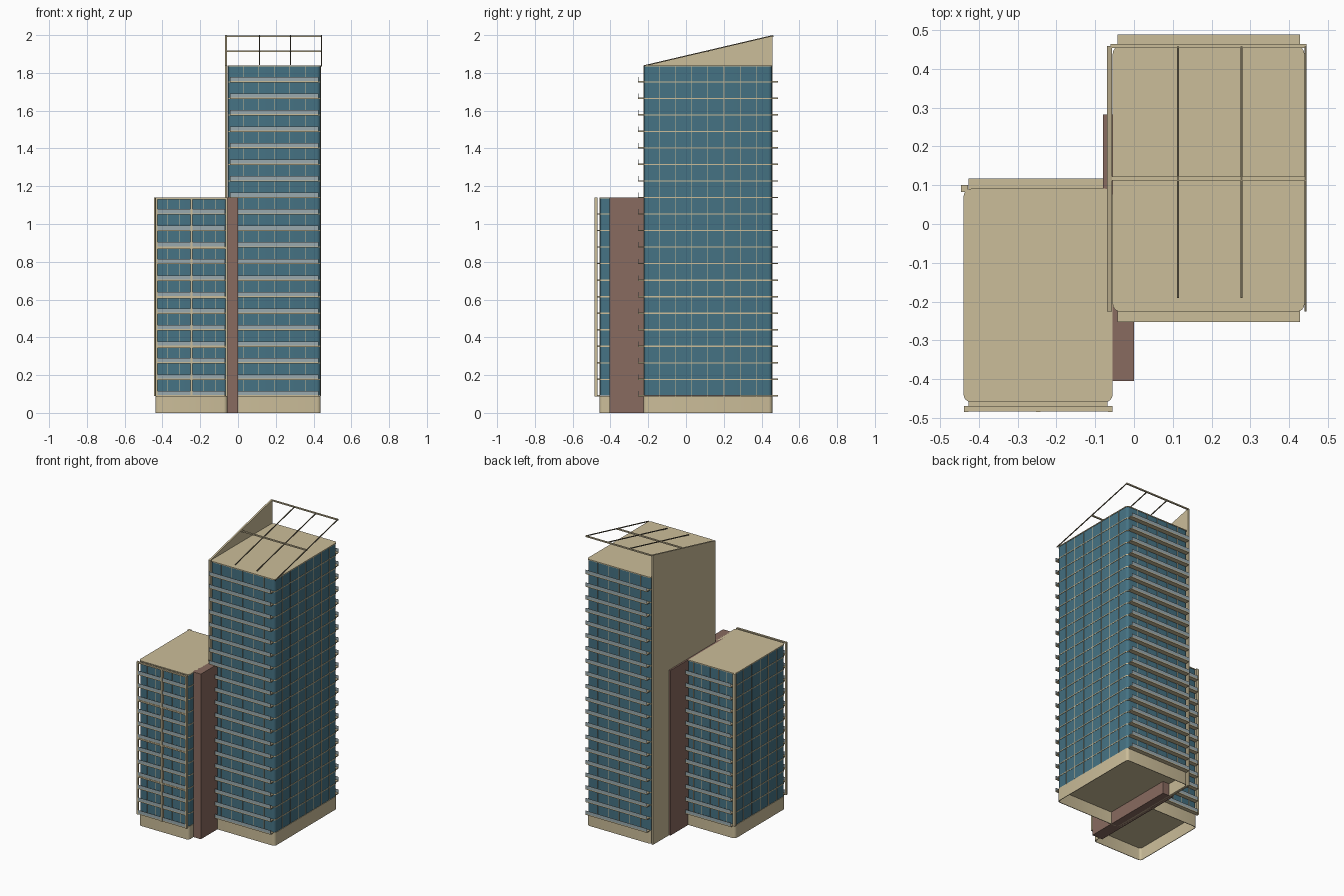
import bpy, bmesh, math

if "Cube" in bpy.data.objects:
    bpy.data.objects.remove(bpy.data.objects["Cube"])


def material(name, rgb):
    m = bpy.data.materials.new(name)
    m.diffuse_color = (*rgb, 1)
    m.use_nodes = True
    m.node_tree.nodes["Principled BSDF"].inputs["Base Color"].default_value = m.diffuse_color
    return m


STONE = material("stone", (0.60, 0.51, 0.32))
GLASS = material("blue_glass", (0.06, 0.17, 0.23))
BROWN = material("brown_cladding", (0.25, 0.145, 0.115))
RAIL = material("pale_glass", (0.32, 0.40, 0.43))
METAL = material("dark_metal", (0.20, 0.17, 0.11))

BASE, FLOOR = 0.09, 0.0875


def finish(name, bm, mat):
    bmesh.ops.recalc_face_normals(bm, faces=bm.faces)
    me = bpy.data.meshes.new(name)
    bm.to_mesh(me)
    bm.free()
    me.materials.append(mat)
    ob = bpy.data.objects.new(name, me)
    bpy.context.collection.objects.link(ob)
    return ob


def boxes(name, items, mat):
    """One object from many (x0, x1, y0, y1, z0, z1) boxes."""
    bm = bmesh.new()
    for x0, x1, y0, y1, z0, z1 in items:
        vs = bmesh.ops.create_cube(bm, size=1)["verts"]
        for v in vs:
            v.co = (x0 + (v.co.x + .5) * (x1 - x0),
                    y0 + (v.co.y + .5) * (y1 - y0),
                    z0 + (v.co.z + .5) * (z1 - z0))
    return finish(name, bm, mat)


def outline(x0, x1, y0, y1, r=0.02, seg=4):
    pts = []
    for cx, cy, a in ((x1 - r, y1 - r, 0), (x0 + r, y1 - r, 90),
                      (x0 + r, y0 + r, 180), (x1 - r, y0 + r, 270)):
        for i in range(seg + 1):
            t = math.radians(a + 90 * i / seg)
            pts.append((cx + r * math.cos(t), cy + r * math.sin(t)))
    return pts


def slabs(name, rect, levels, mat, grow=0.0):
    """Rounded-rectangle prisms between each (z0, z1) pair."""
    x0, x1, y0, y1 = rect
    pts = outline(x0 - grow, x1 + grow, y0 - grow, y1 + grow)
    bm = bmesh.new()
    n = len(pts)
    for z0, z1 in levels:
        lo = [bm.verts.new((*p, z0)) for p in pts]
        hi = [bm.verts.new((*p, z1)) for p in pts]
        bm.faces.new(lo)
        bm.faces.new(hi)
        for i in range(n):
            j = (i + 1) % n
            bm.faces.new((lo[i], lo[j], hi[j], hi[i]))
    ob = finish(name, bm, mat)
    ob.data.shade_smooth()
    ob.data.set_sharp_from_angle(angle=math.radians(35))
    return ob


def hollow_base(name, rect, t=0.004):
    """Plinth wall, open underneath."""
    x0, x1, y0, y1 = rect
    a = outline(*rect)
    b = outline(x0 + t, x1 - t, y0 + t, y1 - t, 0.02 - t)
    bm = bmesh.new()
    n = len(a)
    rings = [[bm.verts.new((*p, z)) for p in pts]
             for pts, z in ((a, 0), (a, BASE), (b, BASE), (b, 0))]
    for k in range(4):
        r, s = rings[k], rings[(k + 1) % 4]
        for i in range(n):
            j = (i + 1) % n
            bm.faces.new((r[i], r[j], s[j], s[i]))
    ob = finish(name, bm, STONE)
    ob.data.shade_smooth()
    ob.data.set_sharp_from_angle(angle=math.radians(35))


def tower(tag, rect, floors, bays_x, bays_y, front_depth, back_depth, inset):
    x0, x1, y0, y1 = rect
    top = BASE + floors * FLOOR
    zs = [BASE + k * FLOOR for k in range(floors)]
    # plinth, glass body, floor edges and roof
    hollow_base(tag + "_base", rect)
    slabs(tag + "_glass_body", rect, [(BASE + .001, top - .004)], GLASS, -0.002)
    slabs(tag + "_floor_edges", rect,
          [(z - .003, z + .003) for z in zs[1:]], STONE, 0.0)
    slabs(tag + "_roof", rect, [(top - .006, top)], STONE, 0.001)
    slabs(tag + "_ground_ceiling", rect, [(BASE - .005, BASE)], STONE, -0.001)
    # window mullions
    w, p = 0.0015, 0.0005
    mull = []
    for i in range(1, bays_x):
        x = x0 + (x1 - x0) * i / bays_x
        mull += [(x - w, x + w, y0 - p, y0 + .004, BASE, top - .003),
                 (x - w, x + w, y1 - .004, y1 + p, BASE, top - .003)]
    for i in range(1, bays_y):
        y = y0 + (y1 - y0) * i / bays_y
        mull += [(x0 - p, x0 + .004, y - w, y + w, BASE, top - .003),
                 (x1 - .004, x1 + p, y - w, y + w, BASE, top - .003)]
    boxes(tag + "_mullions", mull, STONE)
    # front and back balconies with glass rails
    a, b = x0 + inset, x1 - inset
    floor_items, rail_items = [], []
    for z in zs:
        floor_items += [(a, b, y0 - front_depth, y0 + .004, z - .003, z + .004),
                        (a, b, y1 - .004, y1 + back_depth, z - .003, z + .004)]
        for y in (y0 - front_depth, y1 + back_depth - .001):
            rail_items.append((a, b, y, y + .001, z + .004, z + .026))
    boxes(tag + "_balconies", floor_items, STONE)
    boxes(tag + "_balcony_rails", rail_items, RAIL)
    return top


TALL = (-0.054, 0.438, -0.225, 0.457)
LOW = (-0.438, -0.056, -0.458, 0.09)
tall_top = tower("tall_tower", TALL, 20, 6, 8, 0.028, 0.031, 0.011)
low_top = tower("low_tower", LOW, 12, 6, 6, 0.022, 0.027, 0.012)

# brown service core between the towers
boxes("service_core", [(-0.08, 0.0, -0.405, 0.282, 0, low_top)], BROWN)

# grid frame in front of the low tower
fx0, fx1, fy0, fy1 = -0.438, -0.055, -0.484, -0.469
grid = [(x - .006, x + .006, fy0, fy1, BASE - .003, low_top)
        for x in (fx0 + .006, (fx0 + fx1) / 2, fx1 - .006)]
grid += [(fx0, fx1, fy0 + .001, fy1 - .001, z - .010, z)
         for z in (BASE + FLOOR * 3 * k for k in range(1, 5))]
boxes("front_grid_frame", grid, STONE)

# corner post at the back of the low tower
boxes("corner_post", [(-0.445, -0.427, 0.083, 0.101, BASE, low_top)], STONE)

# tall side wall with sloping top
ROOF0, ROOF1, Y0, Y1 = tall_top, 2.0, -0.225, 0.459
bm = bmesh.new()
prof = [(Y0, 0), (Y1, 0), (Y1, ROOF1), (Y0, ROOF0)]
left = [bm.verts.new((-0.069, y, z)) for y, z in prof]
right = [bm.verts.new((-0.057, y, z)) for y, z in prof]
bm.faces.new(left)
bm.faces.new(right)
for i in range(4):
    j = (i + 1) % 4
    bm.faces.new((left[i], left[j], right[j], right[i]))
finish("sloped_side_wall", bm, STONE)


def slope(y):
    return ROOF0 + (ROOF1 - ROOF0) * (y - Y0) / (Y1 - Y0)


# sloping roof rafters
bm = bmesh.new()
for x, ya in ((0.113, -0.19), (0.277, -0.19), (0.442, Y0)):
    vs = bmesh.ops.create_cube(bm, size=1)["verts"]
    for v in vs:
        y = ya if v.co.y < 0 else Y1
        v.co = (x + v.co.x * .005, y, slope(y) - (.006 if v.co.z < 0 else 0))
finish("roof_rafters", bm, METAL)

# cross beams carrying the rafters
boxes("roof_cross_beams",
      [(-0.06, 0.444, y - .005, y + .005, slope(y) - .009, slope(y) - .001)
       for y in (0.117, 0.458)], STONE)
